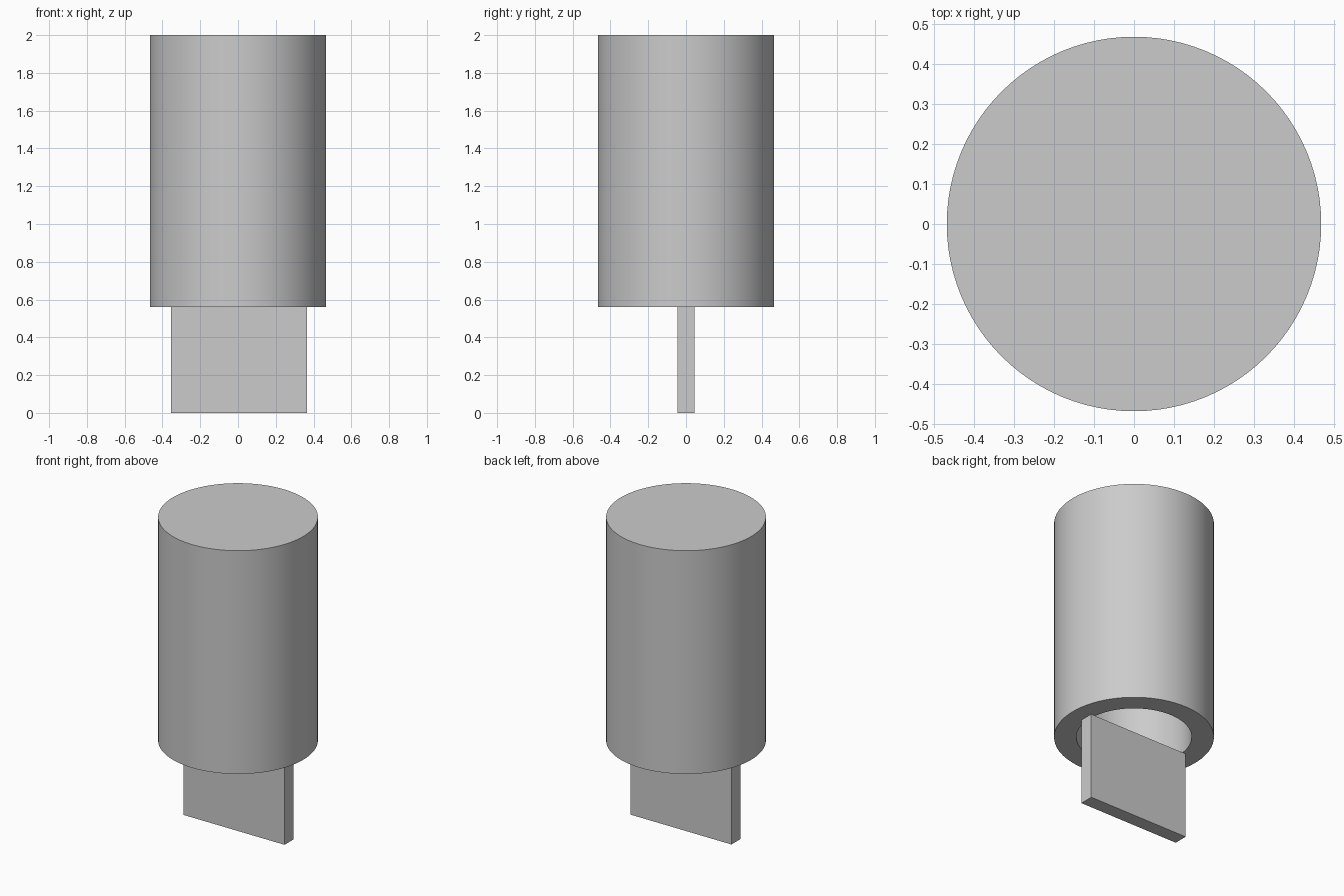
import bpy
import bmesh
from math import radians, tau

SIDES = 96
OUTER, BORE = 0.467, 0.337
BOTTOM, TOP, CEILING = 0.56, 2.0, 1.87

cube = bpy.data.objects.get("Cube")
if cube:
    bpy.data.objects.remove(cube, do_unlink=True)

grey = bpy.data.materials.new("light grey")
grey.use_nodes = True
grey.diffuse_color = (0.6, 0.6, 0.6, 1)
grey.node_tree.nodes["Principled BSDF"].inputs["Base Color"].default_value = grey.diffuse_color


def add_part(name, bm):
    bmesh.ops.recalc_face_normals(bm, faces=bm.faces)
    mesh = bpy.data.meshes.new(name)
    bm.to_mesh(mesh)
    bm.free()
    mesh.materials.append(grey)
    part = bpy.data.objects.new(name, mesh)
    bpy.context.collection.objects.link(part)
    return part


# Hollow cap: a closed top and a bore open at the bottom, turned from a profile
bm = bmesh.new()
profile = [(0, TOP), (OUTER, TOP), (OUTER, BOTTOM),
           (BORE, BOTTOM), (BORE, CEILING), (0, CEILING)]
verts = [bm.verts.new((r, 0, z)) for r, z in profile]
edges = [bm.edges.new(pair) for pair in zip(verts, verts[1:])]
bmesh.ops.spin(bm, geom=verts + edges, cent=(0, 0, 0), axis=(0, 0, 1),
               angle=tau, steps=SIDES, use_duplicate=False)
bmesh.ops.remove_doubles(bm, verts=bm.verts, dist=0.0001)
cap = add_part("hollow_cap", bm)
bpy.ops.object.select_all(action="DESELECT")
cap.select_set(True)
bpy.context.view_layer.objects.active = cap
bpy.ops.object.shade_smooth_by_angle(angle=radians(30))

# Flat blade reaching down from the rim
bm = bmesh.new()
bmesh.ops.create_cube(bm, size=1)
bmesh.ops.scale(bm, vec=(0.72, 0.09, BOTTOM), verts=bm.verts)
bmesh.ops.translate(bm, vec=(0.004, 0, BOTTOM / 2), verts=bm.verts)
add_part("flat_blade", bm)
